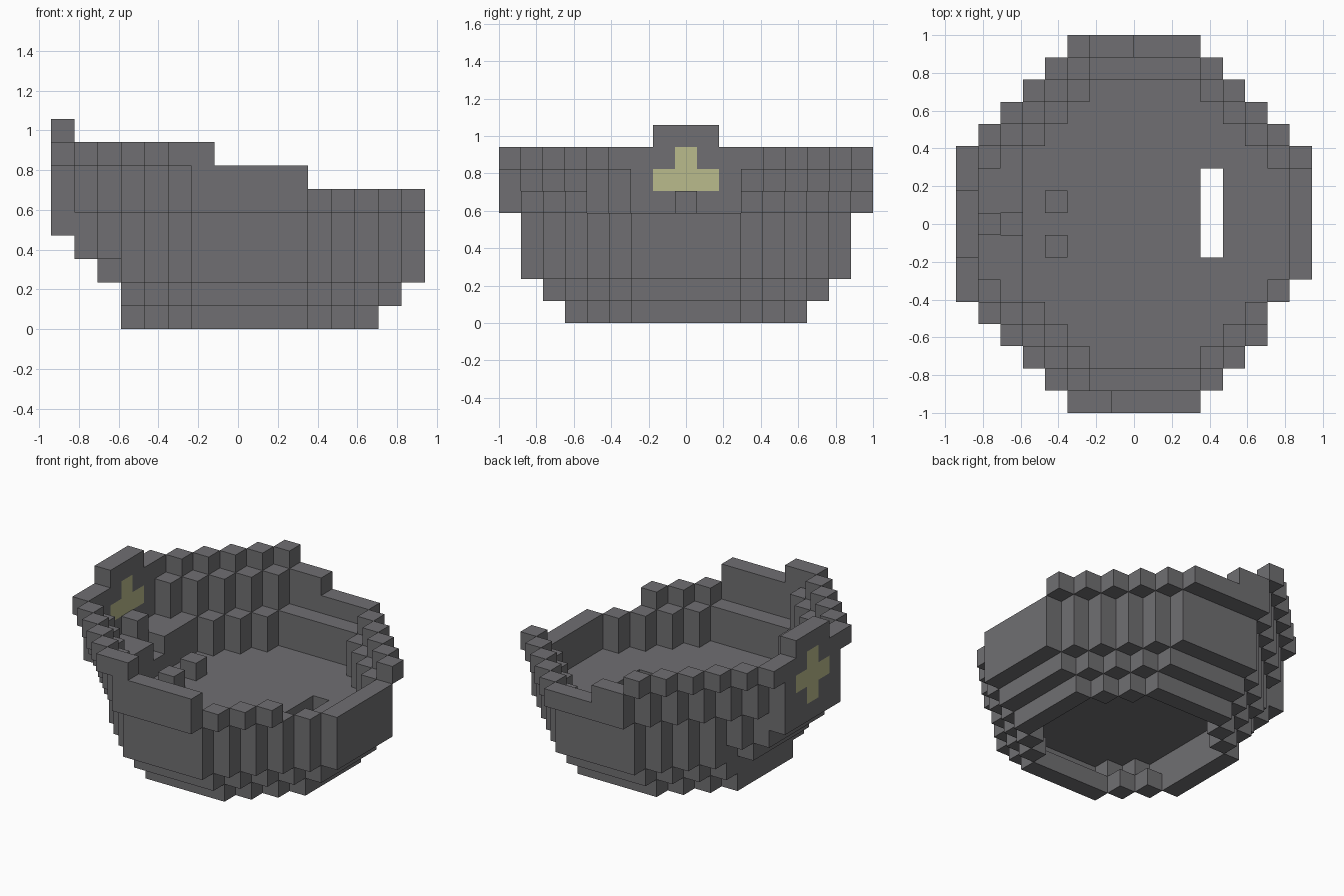
import bpy, bmesh
from mathutils import Vector

if "Cube" in bpy.data.objects:
    bpy.data.objects.remove(bpy.data.objects["Cube"])

ROWS = 17                 # blocks along y
U = 2 / ROWS              # size of one block


def material(name, rgb):
    m = bpy.data.materials.new(name)
    m.use_nodes = True
    m.diffuse_color = (*rgb, 1)
    m.node_tree.nodes["Principled BSDF"].inputs["Base Color"].default_value = (*rgb, 1)
    return m


GREY = material("stone grey", (0.162, 0.159, 0.168))
YELLOW = material("pale yellow", (0.49, 0.50, 0.262))


def box(x, y, z):
    """Block cells in half-open ranges of columns, rows and layers."""
    return {(i, j, k) for i in range(*x) for j in range(*y) for k in range(*z)}


def depth(row):
    """Distance of a row from the nearer end, levelling off amidships."""
    return min(row, ROWS - 1 - row, 6)


def span(row, start, left):
    """First and last column of the stepped outline whose end row is start."""
    k = depth(row) - start
    return max(-2 - k, left), min(2 + k, 7)


def ring(start, z, left):
    cells = set()
    for row in range(start, ROWS - start):
        a, b = span(row, start, left)
        if depth(row) == start:
            cells |= box((a, b + 1), (row, row + 1), z)
        else:
            for c in (a, b):
                cells |= box((c, c + 1), (row, row + 1), z)
    return cells


def build(name, cells, mat):
    """Skin the outside of a set of blocks and merge the flat areas."""
    bm = bmesh.new()
    verts = {}

    def vert(p):
        if p not in verts:
            verts[p] = bm.verts.new((p[0] * U, (p[1] - ROWS / 2) * U, p[2] * U))
        return verts[p]

    for cell in sorted(cells):
        for axis in range(3):
            for side in (0, 1):
                near = list(cell)
                near[axis] += 2 * side - 1
                if tuple(near) in cells:
                    continue
                loop = []
                for s, t in ((0, 0), (1, 0), (1, 1), (0, 1)):
                    p = list(cell)
                    p[axis] += side
                    p[(axis + 1) % 3] += s
                    p[(axis + 2) % 3] += t
                    loop.append(vert(tuple(p)))
                bm.faces.new(loop if side else loop[::-1])
    bmesh.ops.dissolve_limit(bm, angle_limit=0.01, verts=bm.verts[:], edges=bm.edges[:])
    mesh = bpy.data.meshes.new(name)
    bm.to_mesh(mesh)
    bm.free()
    mesh.materials.append(mat)
    bpy.context.collection.objects.link(bpy.data.objects.new(name, mesh))


# Hollow foot and the step above it
build("foot_ring", ring(3, (0, 1), -5), GREY)
build("lower_ring", ring(2, (1, 2), -5), GREY)

# Floor with a slot
floor = set()
for row in range(1, ROWS - 1):
    a, b = span(row, 1, -6 if depth(row) == 6 else -5)
    floor |= box((a, b + 1), (row, row + 1), (2, 3))
build("floor", floor - box((3, 4), (7, 11), (2, 3)), GREY)

# Main wall, with the overhanging end and its notch
wall = ring(1, (3, 5), -6)
wall |= box((-7, -5), (6, 11), (3, 5)) | box((-8, -7), (6, 11), (4, 5))
build("main_wall", wall - box((-6, -5), (8, 9), (4, 5)), GREY)

# Broken rim, stepping down towards +x
rim = box((-2, 3), (0, 1), (5, 7))
rim |= box((-2, 3), (16, 17), (5, 6)) | box((-2, 0), (16, 17), (6, 7))
for row in range(1, ROWS - 1):
    d = depth(row)
    if d < 6:
        rim |= box((-2 - d, -1 - d), (row, row + 1), (5, 7))
        if row < 4 or row > 10:
            rim |= box((2 + d, 3 + d), (row, row + 1), (5, 6))
build("rim", rim, GREY)

# Emblem cross set through the end wall
cross = box((-8, -7), (7, 10), (6, 7)) | box((-8, -7), (8, 9), (5, 8))
build("emblem_cross", cross, YELLOW)

# Upper rim and raised end wall
upper = box((-2, -1), (0, 1), (7, 8))
for row in range(ROWS):
    c = max(-3 - depth(row), -8)
    upper |= box((c, c + 1), (row, row + 1), (7, 8))
upper |= box((-8, -7), (6, 11), (5, 8)) | box((-8, -7), (7, 10), (8, 9))
build("upper_rim", upper - cross, GREY)

# Small blocks inside
build("emblem_step", box((-7, -6), (8, 9), (5, 6)), GREY)
for name, row in (("floor_block_front", 7), ("floor_block_back", 9)):
    build(name, box((-4, -3), (row, row + 1), (3, 4)), GREY)
